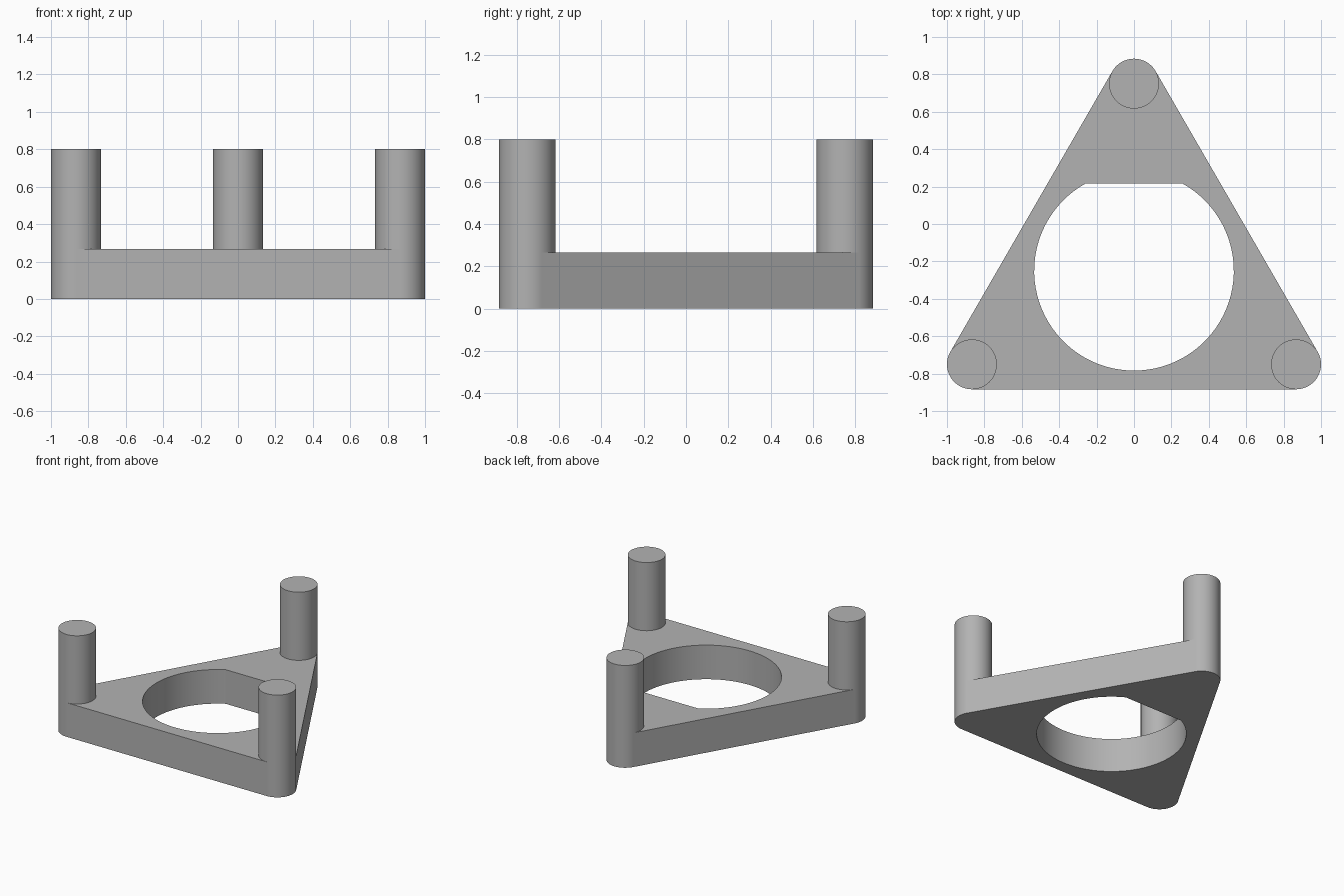
import bpy, bmesh, math
from mathutils import Vector

cube = bpy.data.objects.get("Cube")
if cube:
    bpy.data.objects.remove(cube, do_unlink=True)

UNIT = 2 / (15 * math.sqrt(3) + 4)      # one design unit, giving a width of 2
SPREAD, POST_R, HOLE_R = 15 * UNIT, 2 * UNIT, 8 * UNIT
FLAT, PLATE_H, POST_H = 7 * UNIT, 4 * UNIT, 12 * UNIT
CENTRE = Vector((0, -SPREAD / 4, 0))
SIDES = 48

grey = bpy.data.materials.new("plain grey")
grey.use_nodes = True
grey.diffuse_color = (0.45, 0.45, 0.45, 1)
grey.node_tree.nodes["Principled BSDF"].inputs["Base Color"].default_value = grey.diffuse_color


def polar(angle, radius, origin):
    a = math.radians(angle)
    return origin + Vector((math.cos(a), math.sin(a), 0)) * radius


def finish(name, bm):
    bmesh.ops.recalc_face_normals(bm, faces=bm.faces)
    mesh = bpy.data.meshes.new(name)
    bm.to_mesh(mesh)
    bm.free()
    mesh.materials.append(grey)
    obj = bpy.data.objects.new(name, mesh)
    bpy.context.collection.objects.link(obj)
    bpy.ops.object.select_all(action="DESELECT")
    obj.select_set(True)
    bpy.context.view_layer.objects.active = obj
    bpy.ops.object.shade_smooth_by_angle(angle=math.radians(30))
    return obj


def add_loop(bm, points):
    verts = [bm.verts.new(p) for p in points]
    return [bm.edges.new((v, verts[i - 1])) for i, v in enumerate(verts)]


posts = {"back_post": 90, "right_post": 210, "left_post": 330}

# Triangular plate: sides tangent to the posts, corners hugging the posts' inner halves
outline = []
steps = SIDES * 2 // 3
for angle in posts.values():
    corner = polar(angle, SPREAD, CENTRE)
    outline += [polar(angle - 60 - 240 * i / steps, POST_R, corner) for i in range(steps + 1)]

# Round opening with a flat at the back
half = math.degrees(math.acos(FLAT / HOLE_R))
hole = [polar(90 + half + (360 - 2 * half) * i / 72, HOLE_R, CENTRE) for i in range(73)]

bm = bmesh.new()
edges = add_loop(bm, outline) + add_loop(bm, hole)
bmesh.ops.triangle_fill(bm, edges=edges, use_beauty=True, use_dissolve=False)
solid = bmesh.ops.extrude_face_region(bm, geom=bm.faces[:], use_keep_orig=True)
bmesh.ops.translate(bm, vec=(0, 0, PLATE_H),
                    verts=[g for g in solid["geom"] if isinstance(g, bmesh.types.BMVert)])
finish("base_plate", bm)

# Corner posts, standing on the ground
for name, angle in posts.items():
    bm = bmesh.new()
    ring = add_loop(bm, [polar(360 * i / SIDES, POST_R, Vector()) for i in range(SIDES)])
    bmesh.ops.contextual_create(bm, geom=ring)
    solid = bmesh.ops.extrude_face_region(bm, geom=bm.faces[:], use_keep_orig=True)
    bmesh.ops.translate(bm, vec=(0, 0, POST_H),
                        verts=[g for g in solid["geom"] if isinstance(g, bmesh.types.BMVert)])
    finish(name, bm).location = polar(angle, SPREAD, CENTRE)
